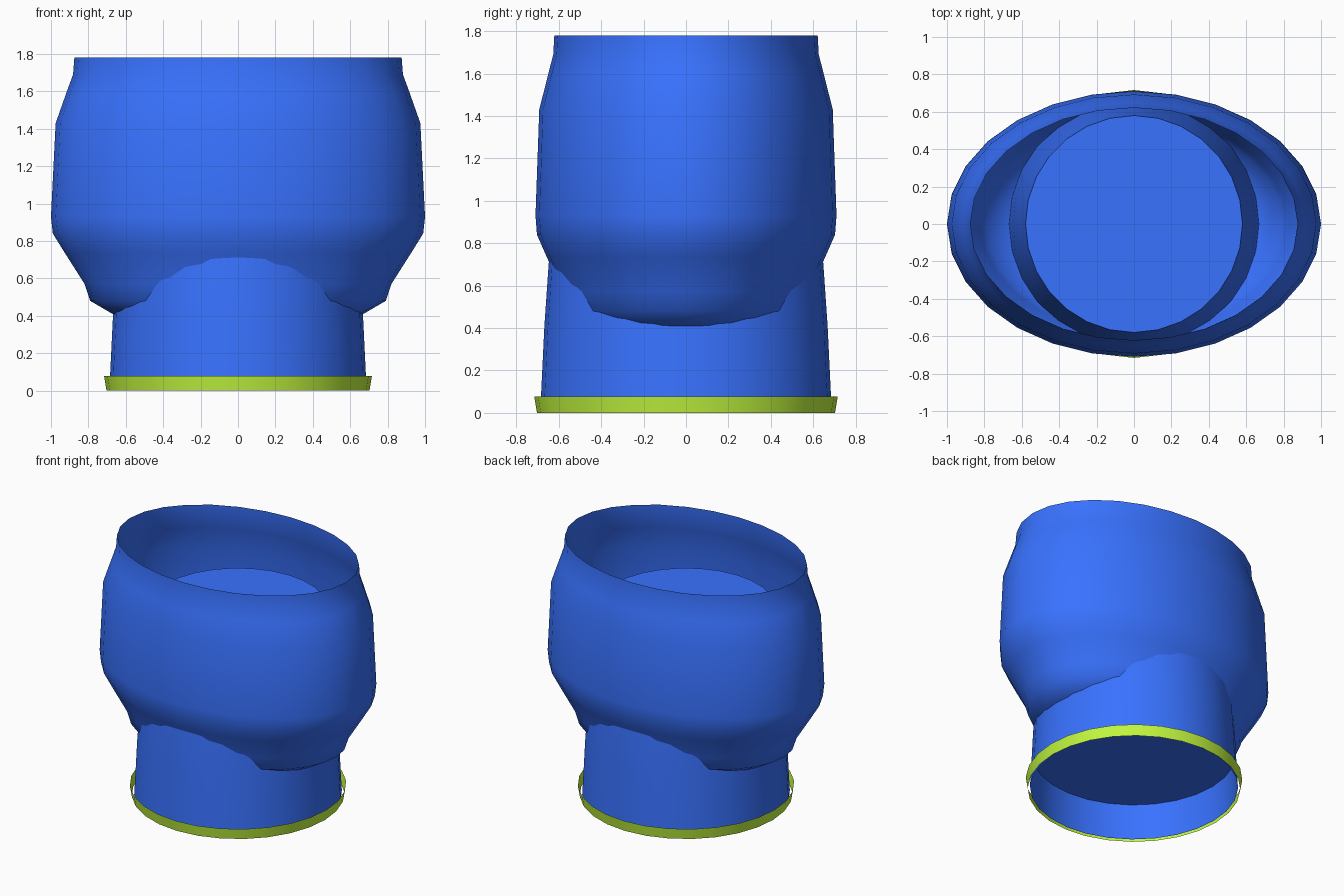
import bpy, bmesh, math

if "Cube" in bpy.data.objects:
    bpy.data.objects.remove(bpy.data.objects["Cube"])

def material(name, rgb):
    m = bpy.data.materials.new(name)
    m.diffuse_color = (*rgb, 1)
    m.use_nodes = True
    m.node_tree.nodes["Principled BSDF"].inputs["Base Color"].default_value = m.diffuse_color
    return m

def lathe(name, profile, mat, y_scale=1.0, sharp=40, sides=28):
    """Spin (radius, z) points into an open shell; radius 0 closes it with a fan."""
    bm = bmesh.new()
    rings = []
    for r, z in profile:
        if r == 0:
            rings.append([bm.verts.new((0, 0, z))])
        else:
            rings.append([bm.verts.new((r * math.cos(i * math.tau / sides),
                                        y_scale * r * math.sin(i * math.tau / sides), z))
                          for i in range(sides)])
    for a, b in zip(rings, rings[1:]):
        for i in range(sides):
            j = (i + 1) % sides
            if len(a) == 1:
                bm.faces.new((a[0], b[j], b[i]))
            elif len(b) == 1:
                bm.faces.new((a[i], a[j], b[0]))
            else:
                bm.faces.new((a[i], a[j], b[j], b[i]))
    me = bpy.data.meshes.new(name)
    bm.to_mesh(me)
    bm.free()
    me.materials.append(mat)
    ob = bpy.data.objects.new(name, me)
    bpy.context.collection.objects.link(ob)
    bpy.ops.object.select_all(action='DESELECT')
    ob.select_set(True)
    bpy.context.view_layer.objects.active = ob
    bpy.ops.object.shade_smooth_by_angle(angle=math.radians(sharp))
    return ob

blue = material("blue", (0.04, 0.168, 1.0))
lime = material("lime", (0.54, 0.93, 0.05))

# Oval bowl, open at the top, with a shallow rounded floor
lathe("oval_bowl", [(0, 0.32), (0.45, 0.335), (0.67, 0.41), (0.79, 0.48), (0.82, 0.57),
                    (0.925, 0.735), (0.99, 0.84), (1.0, 0.93), (0.975, 1.43),
                    (0.915, 1.6), (0.882, 1.69), (0.875, 1.78)], blue, 0.71, 60)

# Tapered round core: stands in the base and rises inside the bowl to a flat top
lathe("tapered_core", [(0.688, 0.01), (0.683, 0.1), (0.668, 0.41), (0.648, 0.7),
                       (0.617, 1.04), (0.58, 1.38), (0, 1.38)], blue)

# Recessed underside of the core
lathe("core_underside", [(0, 0.25), (0.675, 0.265)], blue)

# Thin trim band around the foot
lathe("foot_band", [(0.703, 0.0), (0.716, 0.078)], lime)
